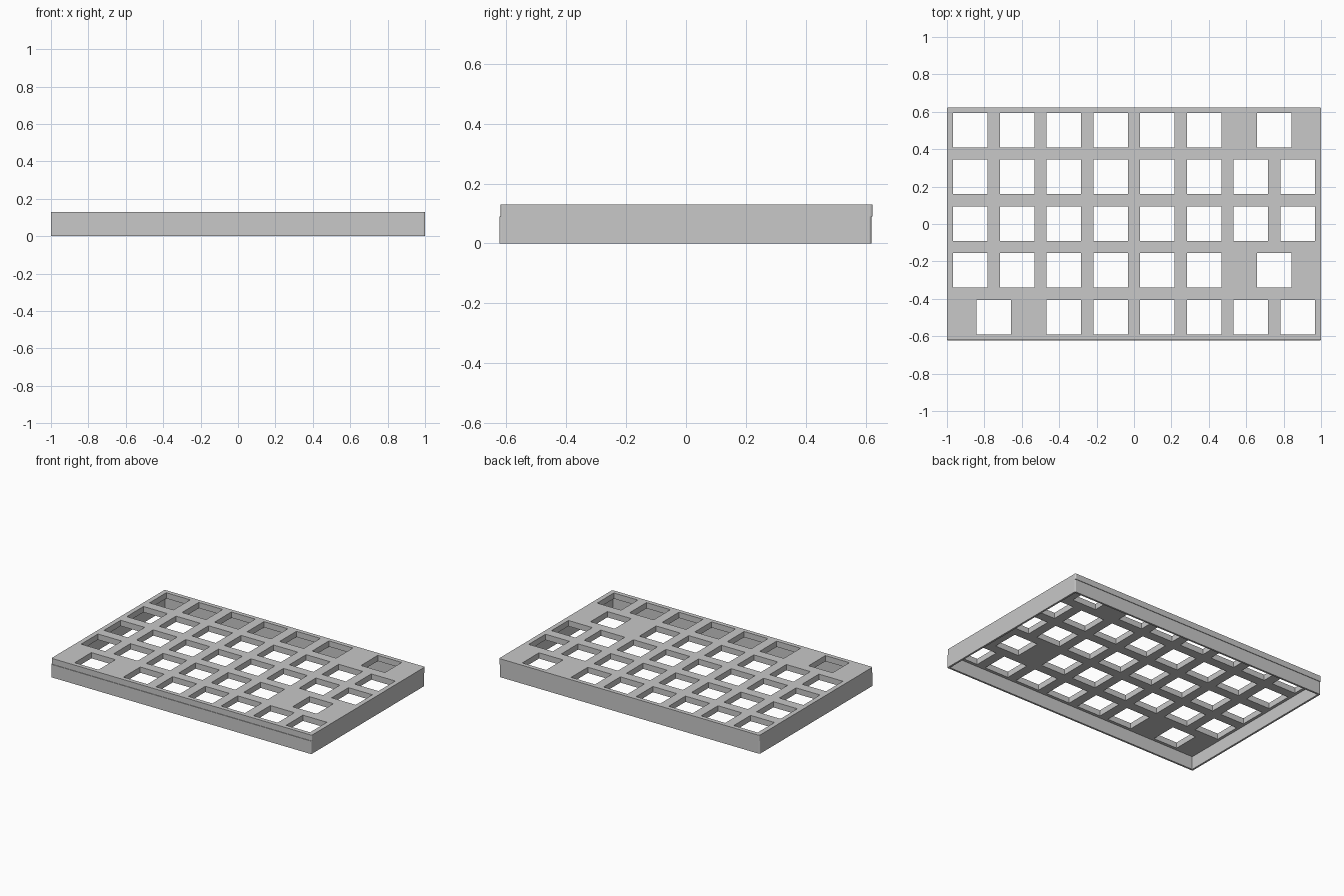
import bpy
import bmesh
from mathutils import Matrix, Vector

cube = bpy.data.objects.get("Cube")
if cube:
    bpy.data.objects.remove(cube, do_unlink=True)

PITCH = 0.25          # spacing of the key openings
HOLE = 0.184          # opening width
SEAM = 0.09           # height where wall meets plate
TOP = 0.13
SHIFT = 0.002         # small step between plate and wall

grey = bpy.data.materials.new("plain grey")
grey.use_nodes = True
colour = (0.58, 0.58, 0.58, 1)
grey.diffuse_color = colour
grey.node_tree.nodes["Principled BSDF"].inputs["Base Color"].default_value = colour


def boxes(name, items, corner=0):
    """One object from (centre, size) boxes, with optionally eased upright corners."""
    bm = bmesh.new()
    for centre, size in items:
        bmesh.ops.create_cube(bm, size=1, matrix=Matrix.Translation(centre)
                              @ Matrix.Diagonal((*size, 1)))
    if corner:
        upright = [e for e in bm.edges
                   if abs(e.verts[0].co.z - e.verts[1].co.z) > 0.01]
        bmesh.ops.bevel(bm, geom=upright, offset=corner, segments=3,
                        profile=0.5, affect='EDGES')
    mesh = bpy.data.meshes.new(name)
    bm.to_mesh(mesh)
    bm.free()
    mesh.materials.append(grey)
    obj = bpy.data.objects.new(name, mesh)
    bpy.context.collection.objects.link(obj)
    return obj


def cut(obj, cutter):
    """Subtract the cutter, keep the result and drop the cutter."""
    cutter.hide_render = True
    mod = obj.modifiers.new("openings", 'BOOLEAN')
    mod.operation = 'DIFFERENCE'
    mod.solver = 'EXACT'
    mod.object = cutter
    bpy.context.view_layer.update()
    result = obj.evaluated_get(bpy.context.evaluated_depsgraph_get())
    mesh = bpy.data.meshes.new_from_object(result)
    obj.modifiers.clear()
    obj.data = mesh
    bpy.data.objects.remove(cutter, do_unlink=True)


# Thin wall around the open underside
wall = boxes("side_wall", [(Vector((0, -SHIFT, SEAM / 2)), (2, 1.243, SEAM))], 0.008)
cut(wall, boxes("wall_cutter",
                [(Vector((0, -SHIFT, SEAM / 2)), (1.974, 1.217, SEAM * 2))]))

# Key columns in each row, back to front; half numbers are wide keys
full = list(range(8))
wide_right = list(range(6)) + [6.5]
wide_left = [0.5] + list(range(2, 8))
rows = [wide_right, full, full, wide_right, wide_left]

# Top plate with square key openings
thick = TOP - SEAM
mid = (TOP + SEAM) / 2
plate = boxes("top_plate", [(Vector((0, SHIFT, mid)), (2, 1.243, thick))], 0.008)
cut(plate, boxes("key_cutters", [
    (Vector(((col - 3.5) * PITCH, (2 - r) * PITCH + SHIFT, mid)), (HOLE, HOLE, thick * 3))
    for r, cols in enumerate(rows) for col in cols]))
